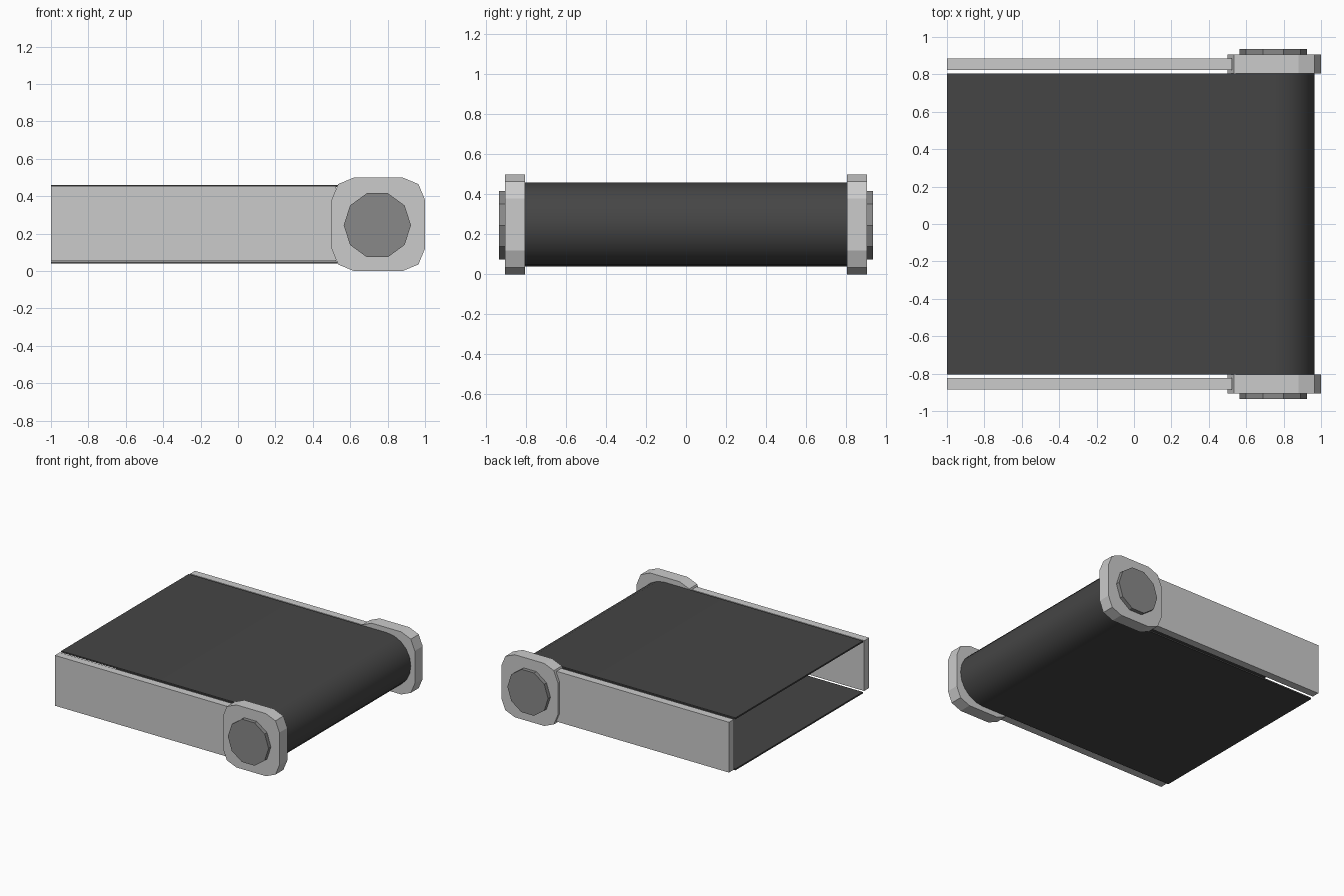
import bpy, bmesh, math

if "Cube" in bpy.data.objects:
    bpy.data.objects.remove(bpy.data.objects["Cube"])

def material(name, v):
    m = bpy.data.materials.new(name)
    m.diffuse_color = (v, v, v, 1)
    m.use_nodes = True
    m.node_tree.nodes["Principled BSDF"].inputs["Base Color"].default_value = m.diffuse_color
    return m

belt_mat = material("dark_rubber", 0.06)
cap_mat = material("dark_metal", 0.25)

def prism(name, profile, y0, y1, mat=None):
    """Extrude an x-z outline along y."""
    bm = bmesh.new()
    face = bm.faces.new([bm.verts.new((x, y0, z)) for x, z in profile])
    ext = bmesh.ops.extrude_face_region(bm, geom=[face])
    verts = [g for g in ext["geom"] if isinstance(g, bmesh.types.BMVert)]
    bmesh.ops.translate(bm, verts=verts, vec=(0, y1 - y0, 0))
    bmesh.ops.recalc_face_normals(bm, faces=bm.faces)
    mesh = bpy.data.meshes.new(name)
    bm.to_mesh(mesh)
    bm.free()
    ob = bpy.data.objects.new(name, mesh)
    bpy.context.collection.objects.link(ob)
    if mat:
        mesh.materials.append(mat)
    return ob

def arc(cx, cz, r, a0, a1, n):
    return [(cx + r * math.cos(math.radians(a0 + (a1 - a0) * i / n)),
             cz + r * math.sin(math.radians(a0 + (a1 - a0) * i / n)))
            for i in range(n + 1)]

# Belt: thin U-shaped sheet wrapping round the end, open at the left
def u_path(r):
    return [(-1, 0.25 + r)] + arc(0.755, 0.25, r, 90, -90, 10) + [(-1, 0.25 - r)]

belt = prism("belt", u_path(0.21) + u_path(0.198)[::-1], -0.805, 0.805, belt_mat)
bpy.context.view_layer.objects.active = belt
belt.select_set(True)
bpy.ops.object.shade_smooth_by_angle(angle=math.radians(35))

# Bracket outline: square with two-segment rounded corners
R = 0.12
bracket = []
for cx, cz, a in ((1 - R, 0.5 - R, 0), (0.5 + R, 0.5 - R, 90),
                  (0.5 + R, R, 180), (1 - R, R, 270)):
    bracket += arc(cx, cz, R, a, a + 90, 2)

# Side rails, end brackets and axle caps on both sides
for side, s in (("front", -1), ("back", 1)):
    prism(side + "_rail", [(-1, 0.053), (0.525, 0.053), (0.525, 0.455), (-1, 0.455)],
          s * 0.823, s * 0.885)
    prism(side + "_bracket", bracket, s * 0.805, s * 0.905)
    prism(side + "_axle_cap", arc(0.745, 0.245, 0.18, 0, 360, 10)[:-1],
          s * 0.9, s * 0.935, cap_mat)
